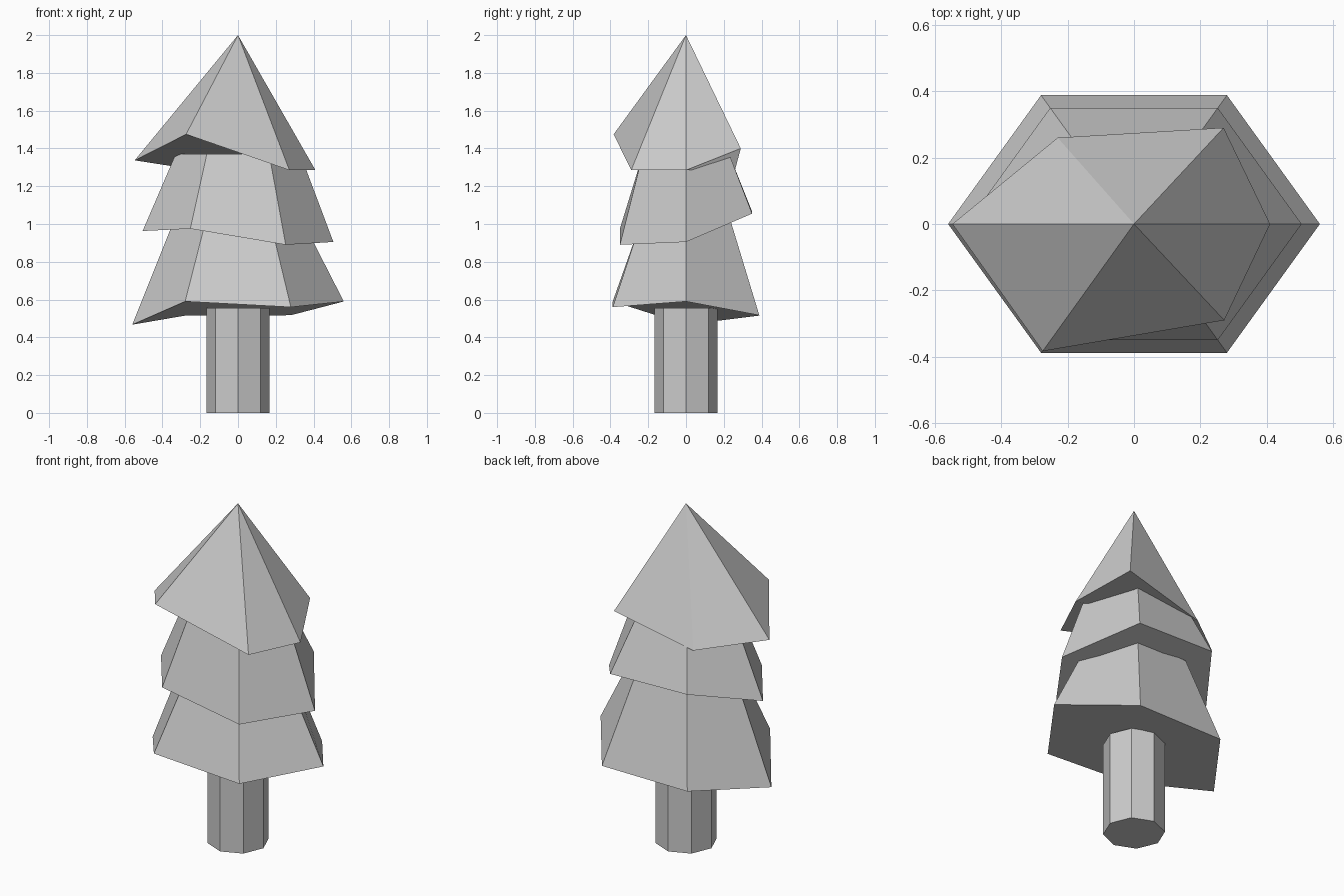
import bpy, bmesh
from math import cos, sin, tau

if "Cube" in bpy.data.objects:
    bpy.data.objects.remove(bpy.data.objects["Cube"])

DEPTH = 0.8  # foliage is flattened front to back


def ring(n, r, z, squash=1.0):
    """n points round the z axis, starting at +x; z is one height or one per point."""
    zs = z if isinstance(z, (list, tuple)) else [z] * n
    return [(r * cos(tau * i / n), r * sin(tau * i / n) * squash, zs[i]) for i in range(n)]


def loft(name, lower, upper):
    """Closed solid between two rings, or from a ring to a single apex point."""
    bm = bmesh.new()
    a = [bm.verts.new(p) for p in lower]
    b = [bm.verts.new(p) for p in upper]
    n = len(a)
    for i in range(n):
        j = (i + 1) % n
        if len(b) == 1:
            bm.faces.new((a[i], a[j], b[0]))
        else:
            bm.faces.new((a[i], a[j], b[j], b[i]))
    bm.faces.new(a[::-1])
    if len(b) > 1:
        bm.faces.new(b)
    bmesh.ops.recalc_face_normals(bm, faces=bm.faces)
    mesh = bpy.data.meshes.new(name)
    bm.to_mesh(mesh)
    bm.free()
    obj = bpy.data.objects.new(name, mesh)
    bpy.context.collection.objects.link(obj)
    return obj


# Eight-sided trunk
loft("trunk", ring(8, 0.167, 0), ring(8, 0.167, 0.555))

# Lower and middle foliage: six-sided frustums with uneven rims
# rim heights run: right, back right, back left, left, front left, front right
loft("lower_foliage",
     ring(6, 0.56, [0.59, 0.517, 0.515, 0.467, 0.59, 0.56], DEPTH),
     ring(6, 0.335, 1.03, DEPTH))
loft("middle_foliage",
     ring(6, 0.505, [0.905, 1.055, 1.067, 0.963, 0.975, 0.89], DEPTH),
     ring(6, 0.33, 1.37, DEPTH))

# Pointed top with an irregular rim
loft("top_foliage",
     [(0.41, 0, 1.285), (0.27, 0.29, 1.40), (-0.23, 0.26, 1.288),
      (-0.547, 0, 1.337), (-0.275, -0.383, 1.475), (0.272, -0.29, 1.285)],
     [(0, 0, 2)])
